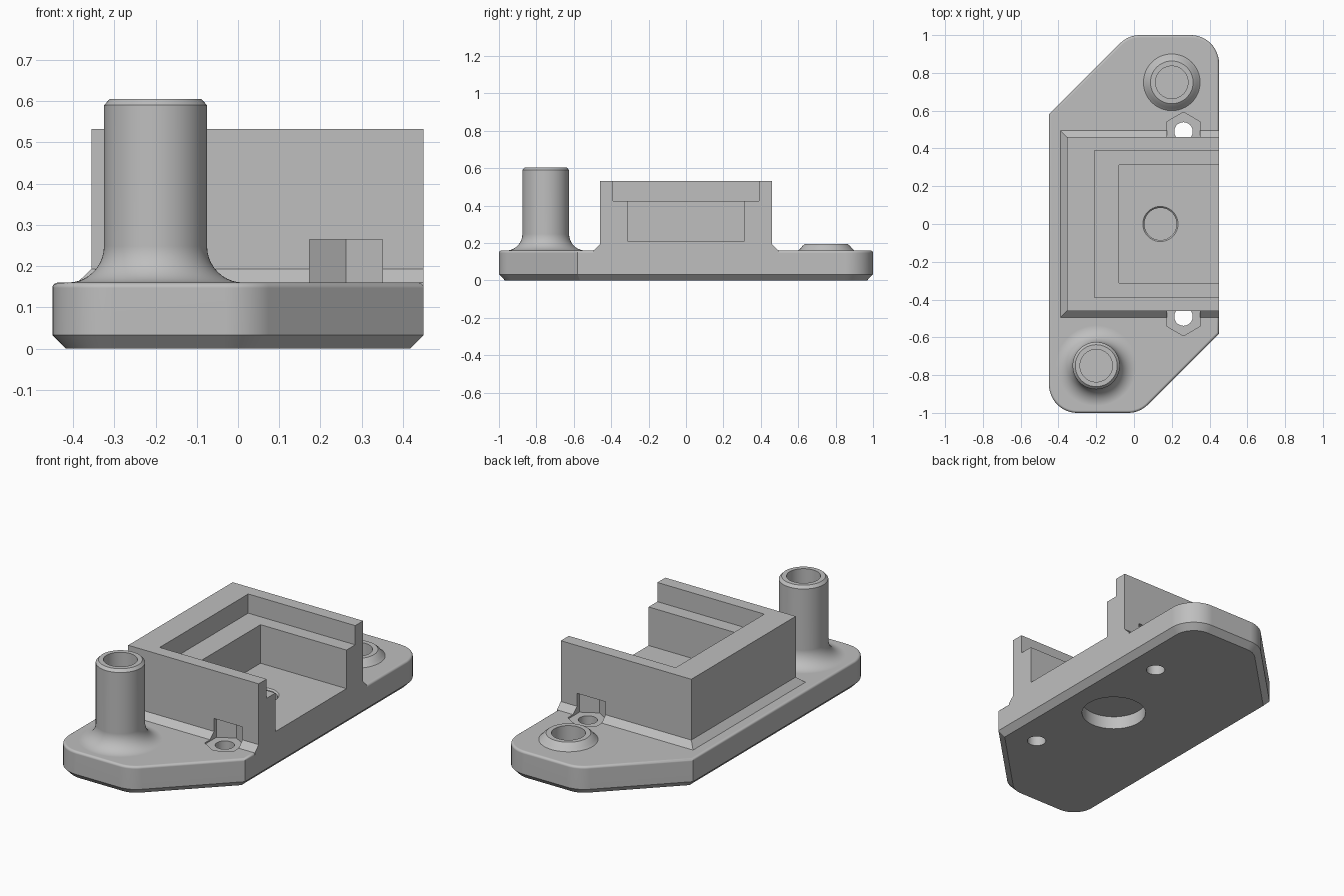
import bpy, bmesh
from math import sin, cos, pi, radians, sqrt

cube = bpy.data.objects.get("Cube")
if cube:
    bpy.data.objects.remove(cube, do_unlink=True)

grey = bpy.data.materials.new("light_grey_plastic")
grey.use_nodes = True
GREY = (0.52, 0.52, 0.52, 1)
grey.diffuse_color = GREY
grey.node_tree.nodes["Principled BSDF"].inputs["Base Color"].default_value = GREY


def loft(name, rings):
    """Closed solid through stacked rings of equal point count."""
    bm = bmesh.new()
    loops = [[bm.verts.new(p) for p in ring] for ring in rings]
    for a, b in zip(loops, loops[1:]):
        for i in range(len(a)):
            j = (i + 1) % len(a)
            bm.faces.new((a[i], a[j], b[j], b[i]))
    bm.faces.new(loops[0][::-1])
    bm.faces.new(loops[-1])
    bmesh.ops.recalc_face_normals(bm, faces=bm.faces)
    mesh = bpy.data.meshes.new(name)
    bm.to_mesh(mesh)
    bm.free()
    mesh.materials.append(grey)
    ob = bpy.data.objects.new(name, mesh)
    bpy.context.collection.objects.link(ob)
    return ob


def turned(name, x, y, profile, sides=64, phase=0.0):
    """Solid of revolution from (radius, height) points."""
    turns = [phase + 2 * pi * i / sides for i in range(sides)]
    return loft(name, [[(x + r * cos(t), y + r * sin(t), z) for t in turns]
                       for r, z in profile])


def block(name, levels):
    """Stacked rectangles given as (x0, x1, half_y, z)."""
    return loft(name, [[(a, -h, z), (b, -h, z), (b, h, z), (a, h, z)]
                       for a, b, h, z in levels])


def plan(d, z):
    """Base outline inset by d: two clipped and two round corners."""
    k, r, side = 1.03, 0.15, 0.45 - d
    half = []
    for cx, start, end in ((-0.30, 180, 270), (k - r * sqrt(2) - 0.85, 270, 315)):
        n = 12
        for i in range(n + 1):
            t = radians(start + (end - start) * i / n)
            half.append((cx + (r - d) * cos(t), -0.85 + (r - d) * sin(t)))
    half.append((side, side - k + d * sqrt(2)))
    pts = half + [(-x, -y) for x, y in half]
    return [(x, y, z) for x, y in pts]


def combine(target, tool, operation):
    mod = target.modifiers.new(operation.lower(), 'BOOLEAN')
    mod.operation, mod.solver, mod.object = operation, 'EXACT', tool
    bpy.context.view_layer.objects.active = target
    bpy.ops.object.modifier_apply(modifier=mod.name)
    bpy.data.objects.remove(tool, do_unlink=True)


# Base plate: chamfered underneath, rounded along the top edge
TOP, EDGE = 0.16, 0.013
arc = [radians(90 * i / 4) for i in range(5)]
bracket = loft("mounting_bracket", [plan(0.032, 0), plan(0, 0.033)] + [
    plan(EDGE * (1 - cos(t)), TOP - EDGE + EDGE * sin(t)) for t in arc])

# Housing with its sloped skirt, flush with the open side
END = 0.45
solids = [block("housing", [(-0.39, END, 0.495, 0.1), (-0.39, END, 0.495, TOP),
                            (-0.355, END, 0.46, 0.193), (-0.355, END, 0.46, 0.532)])]

# Tall post with a flared foot, and low boss
FL = 0.088
flare = [(0.125 + FL * (1 - sin(t)), TOP + FL * (1 - cos(t)))
         for t in [radians(90 * i / 10) for i in range(11)]]
solids.append(turned("tall_post", -0.2, -0.75,
                     [(0.125 + FL, 0.12)] + flare + [(0.125, 0.59), (0.111, 0.605)]))
solids.append(turned("low_boss", 0.2, 0.75,
                     [(0.15, 0.12), (0.15, TOP), (0.137, 0.172), (0.128, 0.184), (0.113, 0.196)]))
for part in solids:
    combine(bracket, part, 'UNION')

# Stepped recess open at the end, then bores and counterbore
OUT = 0.6
cutters = [
    block("upper_recess", [(-0.21, OUT, 0.39, 0.425), (-0.21, OUT, 0.39, 0.7)]),
    block("lower_recess", [(-0.08, OUT, 0.313, 0.21), (-0.08, OUT, 0.313, 0.5)]),
    turned("centre_bore", 0.14, 0, [(0.085, 0.09), (0.085, 0.202), (0.093, 0.21), (0.093, 0.25)]),
    turned("counterbore", 0.14, 0, [(0.168, -0.1), (0.168, 0.073)]),
    turned("post_bore", -0.2, -0.75, [(0.086, 0.05), (0.086, 0.7)]),
    turned("boss_bore", 0.2, 0.75, [(0.086, 0.05), (0.086, 0.7)]),
]
# Nut pockets and screw holes on both sides
for s in (-1, 1):
    cutters.append(turned("nut_pocket", 0.262, s * 0.49, [(0.102, 0.152), (0.102, 0.265)], 6, pi / 2))
    cutters.append(turned("screw_hole", 0.262, s * 0.49, [(0.049, -0.1), (0.049, 0.2)], 32))
for tool in cutters:
    combine(bracket, tool, 'DIFFERENCE')

# Smooth round surfaces, keep machined edges crisp
bpy.ops.object.select_all(action='DESELECT')
bracket.select_set(True)
bpy.context.view_layer.objects.active = bracket
bpy.ops.object.shade_smooth_by_angle(angle=radians(30))
weighted = bracket.modifiers.new("weighted_normals", 'WEIGHTED_NORMAL')
weighted.keep_sharp = True
